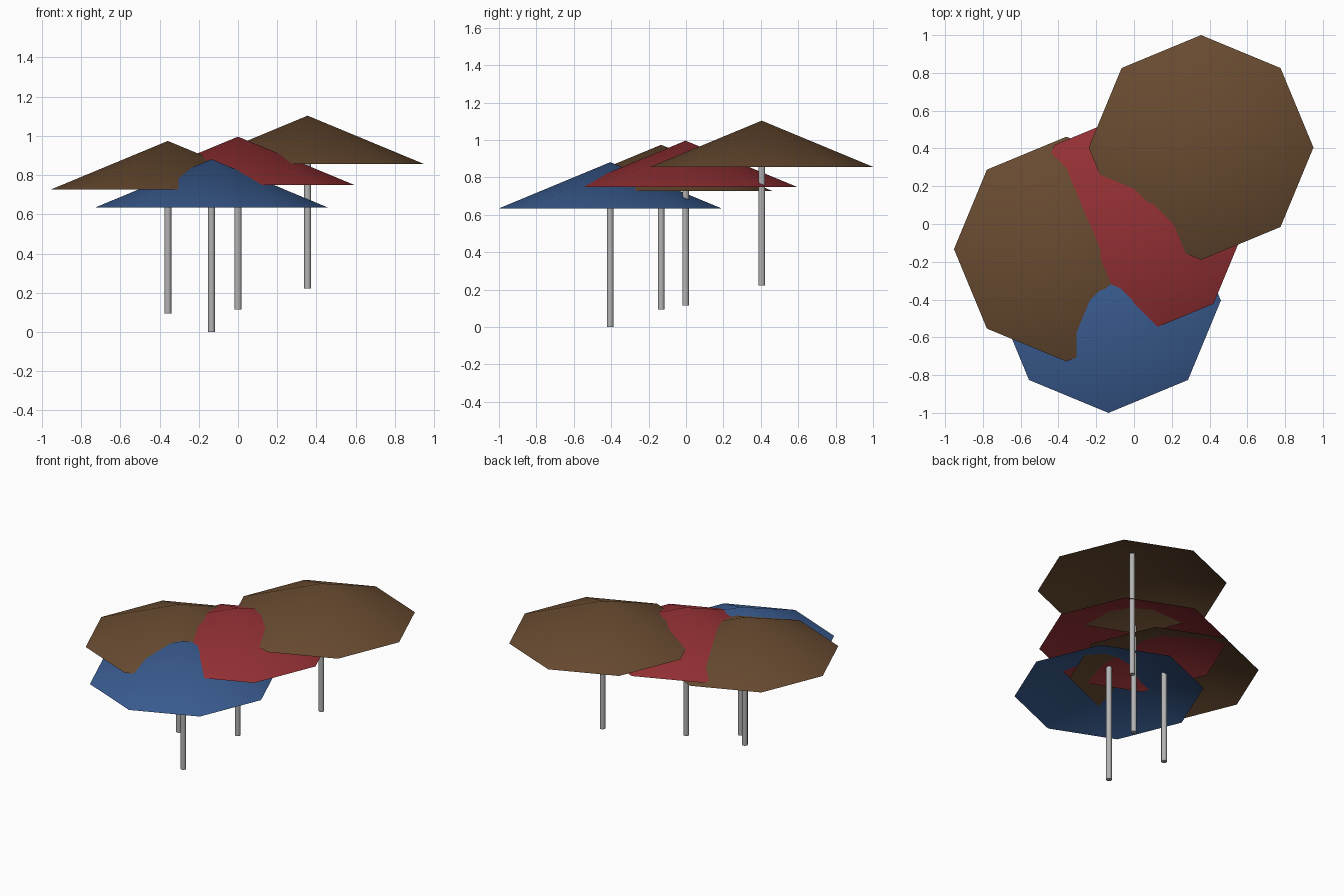
import bpy
import bmesh
from mathutils import Matrix

if "Cube" in bpy.data.objects:
    bpy.data.objects.remove(bpy.data.objects["Cube"])


def material(name, rgb):
    mat = bpy.data.materials.new(name)
    mat.use_nodes = True
    mat.diffuse_color = (*rgb, 1)
    mat.node_tree.nodes["Principled BSDF"].inputs["Base Color"].default_value = (*rgb, 1)
    return mat


brown = material("brown canvas", (0.14, 0.07, 0.03))
red = material("red canvas", (0.30, 0.03, 0.035))
blue = material("blue canvas", (0.043, 0.11, 0.29))
grey = material("grey metal", (0.45, 0.45, 0.45))

RADIUS, RISE = 0.595, 0.247
POLE_RADIUS, POLE_LENGTH = 0.018, 0.87


def finish(name, bm, mat, location):
    bmesh.ops.recalc_face_normals(bm, faces=bm.faces)
    for face in bm.faces:
        face.smooth = True
    mesh = bpy.data.meshes.new(name)
    bm.to_mesh(mesh)
    bm.free()
    mesh.materials.append(mat)
    obj = bpy.data.objects.new(name, mesh)
    obj.location = location
    bpy.context.collection.objects.link(obj)
    return obj


def canopy(name, mat, x, y, rim):
    # Open eight-sided shell: a ring of rim points fanned to the apex
    bm = bmesh.new()
    ring = bmesh.ops.create_circle(bm, segments=8, radius=RADIUS)["verts"]
    apex = bm.verts.new((0, 0, RISE))
    for i, vert in enumerate(ring):
        bm.faces.new((vert, ring[(i + 1) % len(ring)], apex))
    bm.normal_update()
    for face in bm.faces:
        if face.normal.z < 0:
            face.normal_flip()
    return finish(name, bm, mat, (x, y, rim))


def pole(name, x, y, base):
    bm = bmesh.new()
    bmesh.ops.create_cone(bm, cap_ends=True, segments=16, radius1=POLE_RADIUS,
                          radius2=POLE_RADIUS, depth=POLE_LENGTH,
                          matrix=Matrix.Translation((0, 0, POLE_LENGTH / 2)))
    obj = finish(name, bm, grey, (x, y, base))
    for edge in obj.data.edges:
        # Keep the end rims crisp
        a, b = (obj.data.vertices[v].co.z for v in edge.vertices)
        edge.use_edge_sharp = abs(a - b) < POLE_LENGTH / 2


# Each parasol: place, colour, position and height of the pole foot
parasols = (
    ("front", blue, -0.135, -0.405, 0.0),
    ("right", brown, -0.358, -0.133, 0.093),
    ("middle", red, 0.0, -0.002, 0.115),
    ("back_left", brown, 0.355, 0.405, 0.222),
)
for place, mat, x, y, base in parasols:
    canopy(place + "_canopy", mat, x, y, base + 0.634)
    pole(place + "_pole", x, y, base)
